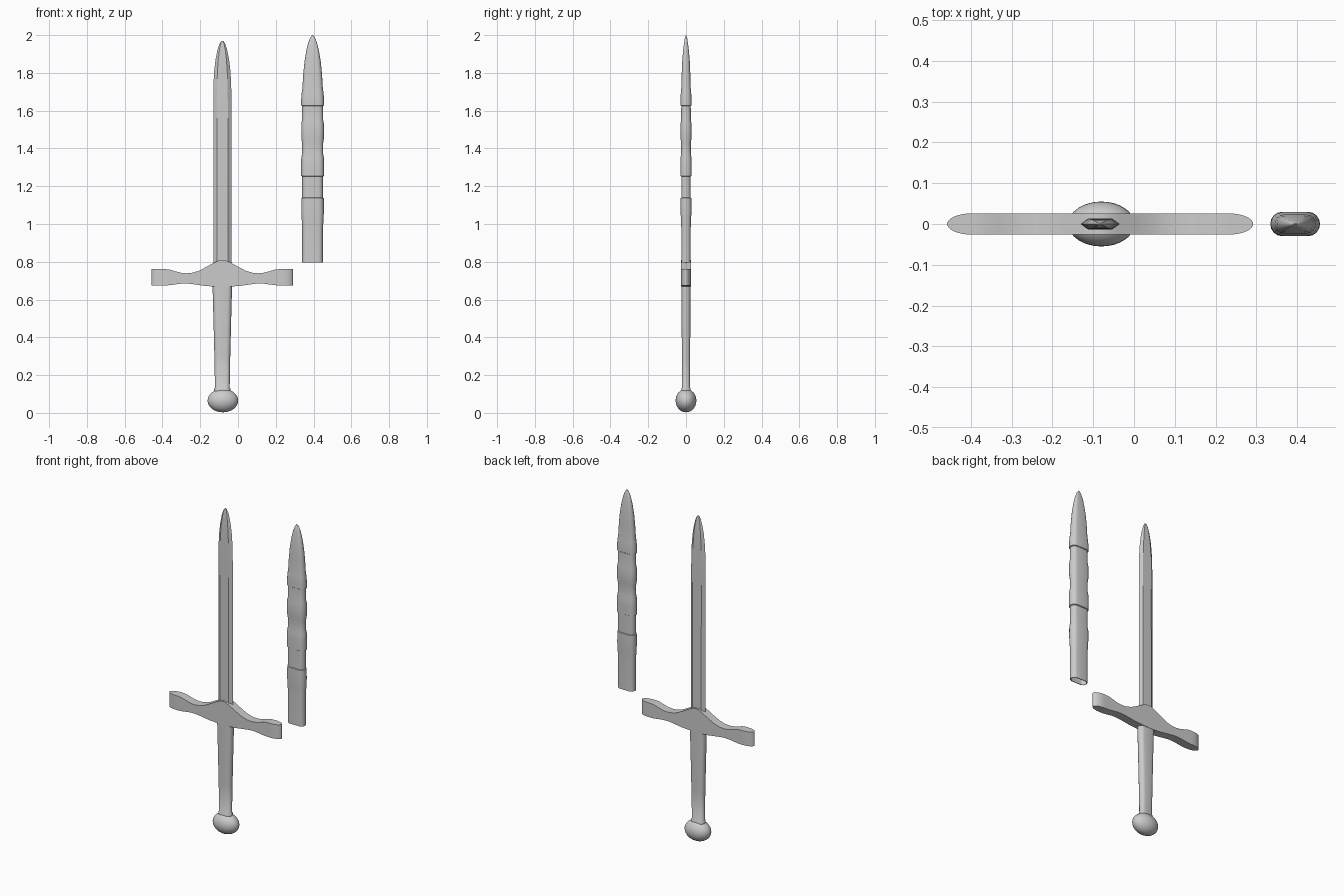
import bpy, bmesh, math

cube = bpy.data.objects.get("Cube")
if cube:
    bpy.data.objects.remove(cube, do_unlink=True)

steel = bpy.data.materials.new("plain grey")
steel.use_nodes = True
GREY = (0.6, 0.6, 0.6, 1)
steel.diffuse_color = GREY
steel.node_tree.nodes["Principled BSDF"].inputs["Base Color"].default_value = GREY

SWORD_X, SHEATH_X = -0.083, 0.395


def loft(name, rings, angle=35, cap_start=True):
    """Bridge rings of equal point count into one closed skin."""
    bm = bmesh.new()
    loops = [[bm.verts.new(p) for p in ring] for ring in rings]
    n = len(loops[0])
    for a, b in zip(loops, loops[1:]):
        for i in range(n):
            j = (i + 1) % n
            bm.faces.new((a[i], a[j], b[j], b[i]))
    if cap_start:
        bm.faces.new(loops[0][::-1])
    bm.faces.new(loops[-1])
    bmesh.ops.recalc_face_normals(bm, faces=bm.faces)
    mesh = bpy.data.meshes.new(name)
    bm.to_mesh(mesh)
    bm.free()
    obj = bpy.data.objects.new(name, mesh)
    bpy.context.collection.objects.link(obj)
    finish(obj, angle)
    return obj


def finish(obj, angle):
    obj.data.materials.append(steel)
    bpy.ops.object.select_all(action='DESELECT')
    obj.select_set(True)
    bpy.context.view_layer.objects.active = obj
    bpy.ops.object.shade_smooth_by_angle(angle=math.radians(angle))


def stadium(cx, z, hw, hd, steps=8):
    """Flat-sided oval: straight front and back with rounded edges."""
    r = hd
    pts = []
    for side in (0, 1):
        for k in range(steps + 1):
            a = -math.pi / 2 + math.pi * (side + k / steps)
            off = (hw - r) * (1 - 2 * side)
            pts.append((cx + off + r * math.cos(a), hd * math.sin(a), z))
    return pts


# Blade: six-sided section with wide flats, narrowing to a rounded point
def blade_ring(z, w, d):
    flat = w * 0.6
    return [(SWORD_X + x, y, z) for x, y in
            ((-w, 0), (-flat, -d), (flat, -d), (w, 0), (flat, d), (-flat, d))]


blade = [(0.7, 0.048, 0.014), (1.2, 0.048, 0.014), (1.65, 0.048, 0.013),
         (1.74, 0.047, 0.013), (1.81, 0.043, 0.012), (1.87, 0.036, 0.011),
         (1.92, 0.026, 0.008), (1.95, 0.017, 0.005), (1.965, 0.008, 0.003),
         (1.97, 0.002, 0.001)]
loft("blade", [blade_ring(*s) for s in blade], 20)

# Crossguard: half profile (distance, bottom, top), mirrored, rounded ends in plan
half = [(0, 0.668, 0.81), (0.02, 0.668, 0.807), (0.045, 0.669, 0.795),
        (0.09, 0.672, 0.77), (0.125, 0.677, 0.752), (0.16, 0.682, 0.742),
        (0.19, 0.685, 0.739), (0.22, 0.684, 0.742), (0.25, 0.68, 0.75),
        (0.28, 0.676, 0.759), (0.3, 0.675, 0.761)]
ARM, END, DEPTH = 0.375, 0.06, 0.026
for k in range(0, 9):
    a = k / 8 * math.pi / 2
    half.append((ARM - END + END * math.sin(a), 0.675, 0.761))
stations = [(-x, b, t) for x, b, t in half[:0:-1]] + half


def guard_ring(x, bottom, top):
    over = max(0, (abs(x) - ARM + END) / END)
    d = DEPTH * max(0.12, math.sqrt(max(0, 1 - over ** 2)))
    return [(SWORD_X + x, y, z) for y, z in
            ((-d, bottom), (d, bottom), (d, top), (-d, top))]


loft("crossguard", [guard_ring(*s) for s in stations], 35)

# Grip with a small collar above the pommel
grip = [(0.115, 0.043, 0.025), (0.128, 0.043, 0.025), (0.134, 0.039, 0.021),
        (0.3, 0.042, 0.022), (0.5, 0.047, 0.023), (0.68, 0.052, 0.024)]
loft("grip", [stadium(SWORD_X, *s) for s in grip])

# Pommel
bpy.ops.mesh.primitive_uv_sphere_add(segments=32, ring_count=16, radius=1,
                                     location=(SWORD_X + 0.003, 0, 0.065))
pommel = bpy.context.object
pommel.name = "pommel"
pommel.scale = (0.081, 0.055, 0.062)
finish(pommel, 40)

# Scabbard: hollow shell, bands with one crisp edge and one soft edge
W, D = 0.055, 0.025
BW, BD = 0.061, 0.03
scabbard = [(1.9, 0.026, 0.006), (1.8, 0.04, 0.015), (0.795, 0.051, 0.021),
            (0.795, W, D), (0.98, W, D), (1.03, 0.058, 0.027),
            (1.07, 0.06, 0.029), (1.137, 0.059, 0.029), (1.139, W, D),
            (1.252, W, D), (1.255, BW, BD), (1.31, BW, BD), (1.35, 0.06, 0.029),
            (1.37, 0.056, 0.026), (1.43, 0.056, 0.026), (1.455, 0.06, 0.029),
            (1.53, 0.06, 0.029), (1.55, 0.056, 0.026), (1.625, 0.055, 0.025),
            (1.628, BW, 0.029), (1.67, 0.06, 0.029), (1.7, 0.057, 0.027),
            (1.72, 0.054, 0.025), (1.79, 0.05, 0.023), (1.86, 0.043, 0.02),
            (1.92, 0.033, 0.015), (1.96, 0.023, 0.01), (1.985, 0.013, 0.006),
            (1.997, 0.005, 0.002), (2.0, 0.002, 0.001)]
loft("scabbard", [stadium(SHEATH_X, *s) for s in scabbard], 40)
